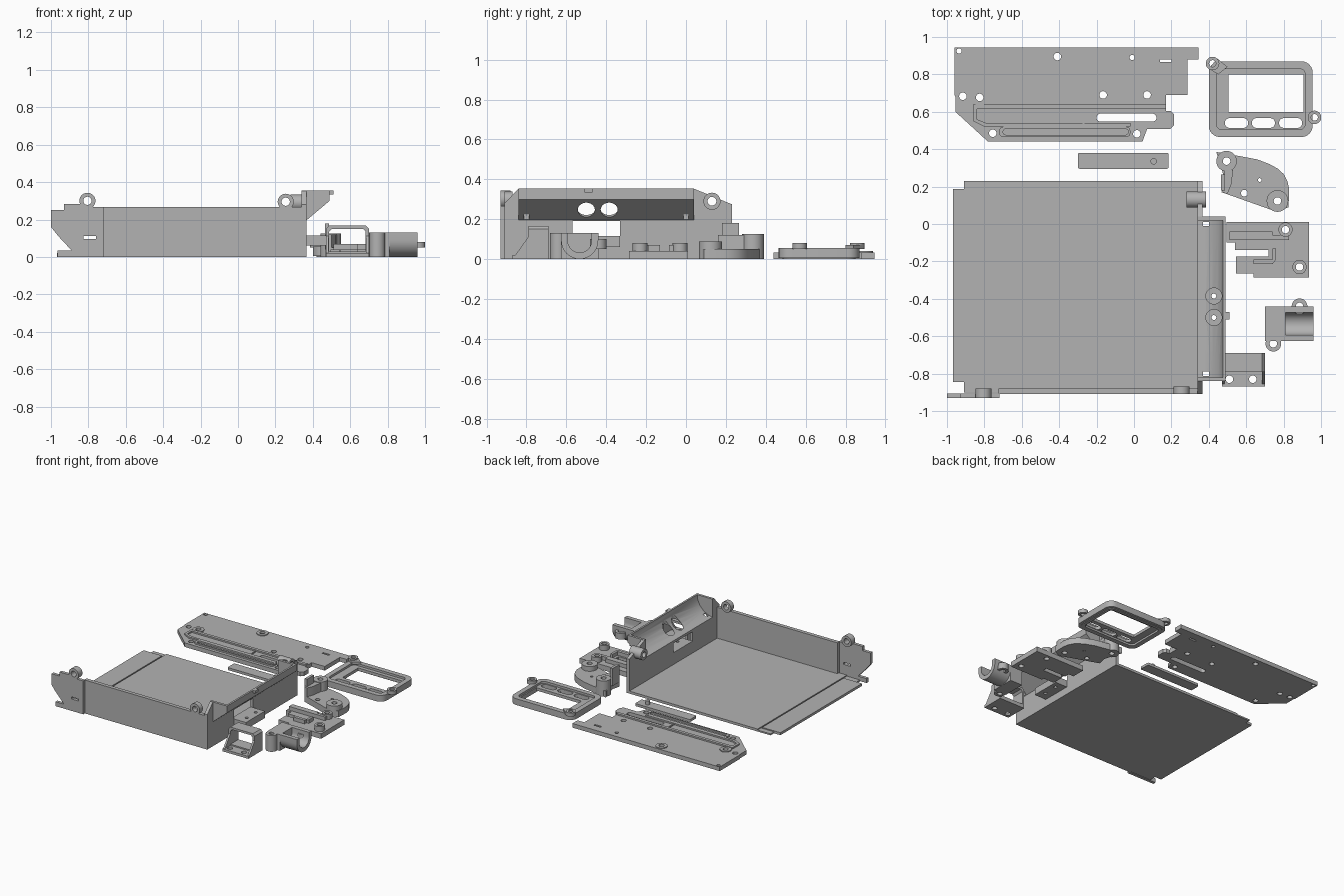
import bpy, bmesh, math
from mathutils import Vector

cube = bpy.data.objects.get("Cube")
if cube:
    bpy.data.objects.remove(cube)

grey = bpy.data.materials.new("plain grey")
grey.use_nodes = True
grey.diffuse_color = (0.45, 0.45, 0.45, 1)
grey.node_tree.nodes["Principled BSDF"].inputs["Base Color"].default_value = (0.45, 0.45, 0.45, 1)

# How profile (u, v) and depth w map to space for each extrusion axis
AXES = {"x": lambda u, v, w: (w, u, v),
        "y": lambda u, v, w: (u, w, v),
        "z": lambda u, v, w: (u, v, w)}


def circle(u, v, r, n=28):
    return [(u + r * math.cos(math.tau * i / n), v + r * math.sin(math.tau * i / n)) for i in range(n)]


def rect(u0, u1, v0, v1, r=0.0):
    if r == 0:
        return [(u0, v0), (u1, v0), (u1, v1), (u0, v1)]
    pts = []
    for k, (cu, cv) in enumerate([(u1 - r, v1 - r), (u0 + r, v1 - r), (u0 + r, v0 + r), (u1 - r, v0 + r)]):
        for i in range(7):
            a = math.pi / 2 * (k + i / 6)
            pts.append((cu + r * math.cos(a), cv + r * math.sin(a)))
    return pts


def evaluated_mesh(ob):
    deps = bpy.context.evaluated_depsgraph_get()
    return bpy.data.meshes.new_from_object(ob.evaluated_get(deps))


def extrude(name, outline, w0, w1, holes=(), axis="z"):
    """Extrude a flat outline with holes between two depths."""
    curve = bpy.data.curves.new(name, "CURVE")
    curve.dimensions, curve.fill_mode = "2D", "BOTH"
    curve.extrude = (w1 - w0) / 2
    for loop in [outline, *holes]:
        spline = curve.splines.new("POLY")
        spline.points.add(len(loop) - 1)
        for p, (u, v) in zip(spline.points, loop):
            p.co = (u, v, 0, 1)
        spline.use_cyclic_u = True
    temp = bpy.data.objects.new(name + " curve", curve)
    bpy.context.collection.objects.link(temp)
    mesh = evaluated_mesh(temp)
    bpy.data.objects.remove(temp)
    bm = bmesh.new()
    bm.from_mesh(mesh)
    for v in bm.verts:
        v.co = Vector(AXES[axis](v.co.x, v.co.y, v.co.z + (w0 + w1) / 2))
    bmesh.ops.remove_doubles(bm, verts=bm.verts, dist=1e-5)
    bmesh.ops.recalc_face_normals(bm, faces=bm.faces)
    bm.to_mesh(mesh)
    bm.free()
    mesh.materials.clear()
    mesh.materials.append(grey)
    ob = bpy.data.objects.new(name, mesh)
    bpy.context.collection.objects.link(ob)
    return ob


def ring(name, u, v, r, hole, w0, w1, axis="z"):
    return extrude(name, circle(u, v, r), w0, w1, [circle(u, v, hole)], axis)


def cut(ob, cutters):
    for c in cutters:
        c.hide_render = True
        mod = ob.modifiers.new("cut", "BOOLEAN")
        mod.operation, mod.object, mod.solver = "DIFFERENCE", c, "EXACT"
    bpy.context.view_layer.update()
    mesh = evaluated_mesh(ob)
    ob.modifiers.clear()
    ob.data = mesh
    for c in cutters:
        bpy.data.objects.remove(c)


# Tray floor with a long score line
extrude("tray_floor", [(-.967, -.845), (-.91, -.845), (-.91, -.9), (.36, -.9), (.36, .23),
                       (-.91, .23), (-.91, .187), (-.967, .187)], 0, .012)
extrude("tray_floor_top", [(-.795, -.9), (.35, -.9), (.35, .23), (-.795, .23)], .012, .02)
extrude("tray_floor_edge", [(-.967, -.845), (-.805, -.845), (-.805, .187), (-.967, .187)], .012, .02)

# Front wall, its end ear and its two screw lugs
extrude("front_wall", rect(-.725, .365, 0, .267), -.91, -.88, axis="y")
extrude("front_ear", [(-1, .25), (-1, .16), (-.96, .11), (-.89, .035), (-.89, 0), (-.72, 0), (-.72, .267),
                      (-.78, .267), (-.85, .283), (-.93, .283), (-.93, .25)],
        -.93, -.905, [rect(-.825, -.76, .095, .112)], "y")
extrude("front_ear_foot", rect(-.965, -.89, 0, .035), -.93, -.905, axis="y")
ring("front_lug_left_end", -.805, .30, .043, .022, -.93, -.88, "y")
ring("front_lug_right_end", .255, .295, .043, .022, -.91, -.87, "y")

# Side wall that leans out into an open trough
wall = extrude("trough_wall", [(.34, 0), (.365, 0), (.365, .195), (.49, .30), (.49, .355), (.475, .355),
                               (.47, .315), (.45, .275), (.42, .243), (.385, .222), (.34, .21)],
               -.84, .04, axis="y")
cut(wall, [extrude("window_cutter", rect(-.57, -.33, .115, .19), .3, .4, axis="x")]
    + [extrude("access_cutter", circle(.427, y, .043), .16, .4) for y in (-.385, -.5)]
    + [extrude("slot_cutter", rect(.37, .4, y - .012, y + .012), .15, .3) for y in (-.8, 0)])
for name, y in (("front", -.84), ("back", .02)):
    extrude("trough_end_" + name, [(.34, .2), (.365, .195), (.49, .3), (.49, .355), (.34, .355)],
            y, y + .02, axis="y")
extrude("side_wall_front", [(-.91, 0), (-.84, 0), (-.84, .353), (-.91, .28)], .34, .365, axis="x")
extrude("side_wall_back", [(.04, 0), (.23, 0), (.23, .275), (.04, .353)], .34, .365,
        [circle(.13, .29, .022)], "x")
ring("side_lug", .13, .29, .043, .022, .28, .385, "x")
extrude("trough_tab", rect(.485, .51, -.51, -.47), .335, .355)
extrude("window_shelf", rect(.36, .47, -.57, -.33), .06, .115,
        [circle(.427, y, .013) for y in (-.385, -.5)])

# Long cover plate with channels and screw holes
plate_holes = [circle(x, y, .02) for x, y in ((-.41, .895), (-.165, .69), (.07, .69), (-.915, .683),
                                             (-.825, .677), (-.755, .485), (.015, .482))]
plate_holes += [circle(-.01, .89, .014), circle(-.935, .925, .014), rect(.14, .2, .865, .88),
                rect(-.2, .12, .548, .59, .02)]
extrude("cover_plate", [(-.96, .945), (.345, .945), (.345, .88), (.285, .88), (.285, .69), (.17, .69),
                        (.17, .605), (.195, .605), (.215, .585), (.215, .53), (.195, .508), (.07, .508),
                        (.045, .44), (-.78, .44), (-.955, .60), (-.955, .68), (-.96, .69)],
        0, .033, plate_holes)
extrude("cover_ridge_back", rect(-.86, .17, .615, .64), .03, .045)
extrude("cover_ridge_front", rect(-.72, -.02, .465, .52, .02), .03, .045, [rect(-.7, -.03, .477, .508, .015)])
extrude("cover_channel_rim", [(-.86, .615), (-.86, .55), (-.80, .52), (-.02, .52), (-.02, .54), (-.79, .54),
                              (-.84, .56), (-.84, .615)], .03, .045)
extrude("cover_rib", rect(-.275, -.265, .53, .605), .03, .04)
for x, y in ((-.41, .895), (-.825, .677)):
    ring("cover_boss", x, y, .043, .02, .03, .04)

# Rounded display frame
extrude("frame_rim", rect(.40, .955, .465, .87, .06), .005, .055, [rect(.44, .915, .505, .83, .03)])
extrude("frame_panel", rect(.43, .925, .495, .84, .03), .015, .038,
        [rect(.505, .905, .60, .80)] + [rect(x - .062, x + .062, .514, .566, .025) for x in (.548, .692, .837)])
ring("frame_lug_back", .42, .858, .036, .018, .05, .08)
ring("frame_lug_side", .965, .57, .036, .018, .05, .08)
extrude("frame_arm_back", [(.445, .885), (.50, .84), (.45, .80), (.40, .83)], .05, .07)
extrude("frame_foot", rect(.42, .935, .485, .85, .05), 0, .02, [rect(.445, .91, .51, .825, .03)])

# Small bar with a peg
extrude("bar", rect(-.30, .185, .295, .38, .01), 0, .02)
extrude("bar_peg", circle(.105, .335, .017), .02, .05)

# Curved lever with two bosses
a, b = (.495, .336), (.767, .123)
extrude("lever_body", [(.44, .385), (.565, .363), (.66, .345), (.725, .32), (.77, .295), (.80, .267), (.82, .23),
                       (.83, .187), (.826, .09), (.767, .064), (.468, .17), (.485, .24)], 0, .05,
        [circle(*a, .02), circle(*b, .02), circle(.59, .165, .018), circle(.672, .235, .01)])
ring("lever_tall_boss", *a, .055, .02, 0, .125)
ring("lever_low_boss", *b, .058, .02, 0, .088)
extrude("lever_fin", [(.468, .17), (.50, .16), (.52, .21), (.53, .29), (.485, .285), (.485, .24)], .05, .12)
extrude("lever_stop", rect(.465, .487, .18, .265), .04, .18)

# Slotted slider base
extrude("slider_base", [(.495, .01), (.935, .01), (.935, -.285), (.64, -.285), (.64, -.265), (.545, -.265),
                        (.545, -.175), (.72, -.175), (.72, -.14), (.54, -.14), (.54, -.10), (.495, -.10)],
        0, .04, [circle(.81, -.03, .02), circle(.885, -.23, .02)])
for x, y in ((.81, -.03), (.885, -.23)):
    ring("slider_boss", x, y, .038, .02, .03, .08)
extrude("slider_rail_back", [(.51, -.04), (.74, -.04), (.74, -.06), (.83, -.06), (.83, -.085), (.51, -.085)], .04, .07)
extrude("slider_rail_front", [(.64, -.19), (.76, -.19), (.76, -.13), (.74, -.13), (.74, -.215), (.64, -.215)], .04, .07)

# Half-round clamp: channel, solid end and two ears
yc, zc = -.533, .093
arc = [math.pi + math.pi * i / 16 for i in range(17)]
extrude("clamp_channel",
        [(yc - .093, .13)] + [(yc + .093 * math.cos(t), zc + .093 * math.sin(t)) for t in arc] + [(yc + .093, .13), (yc + .06, .13)]
        + [(yc + .06 * math.cos(t), zc + .06 * math.sin(t)) for t in reversed(arc)] + [(yc - .06, .13)],
        .805, .96, axis="x")
extrude("clamp_end", rect(.70, .81, -.626, -.44), 0, .13)
ring("clamp_tall_ear", .745, -.64, .042, .02, 0, .13)
ring("clamp_side_ear", .885, -.44, .042, .02, .05, .10)

# Upright window bracket on a drilled foot
extrude("bracket_frame", [(.47, 0), (.70, 0), (.70, .15), (.685, .167), (.485, .167), (.47, .15)], -.79, -.69,
        [[(.487, .03), (.683, .03), (.683, .135), (.668, .15), (.502, .15), (.487, .135)]], "y")
extrude("bracket_foot", rect(.47, .70, -.87, -.69), 0, .02, [circle(x, -.83, .02) for x in (.51, .635)])
for x in (.47, .685):
    extrude("bracket_gusset", [(-.87, 0), (-.785, 0), (-.785, .12)], x, x + .015, axis="x")

# Smooth the round edges and keep corners sharp
bpy.ops.object.select_all(action="DESELECT")
for ob in bpy.context.collection.objects:
    if ob.type == "MESH" and grey in list(ob.data.materials):
        ob.select_set(True)
        bpy.context.view_layer.objects.active = ob
bpy.ops.object.shade_smooth_by_angle(angle=math.radians(30))
